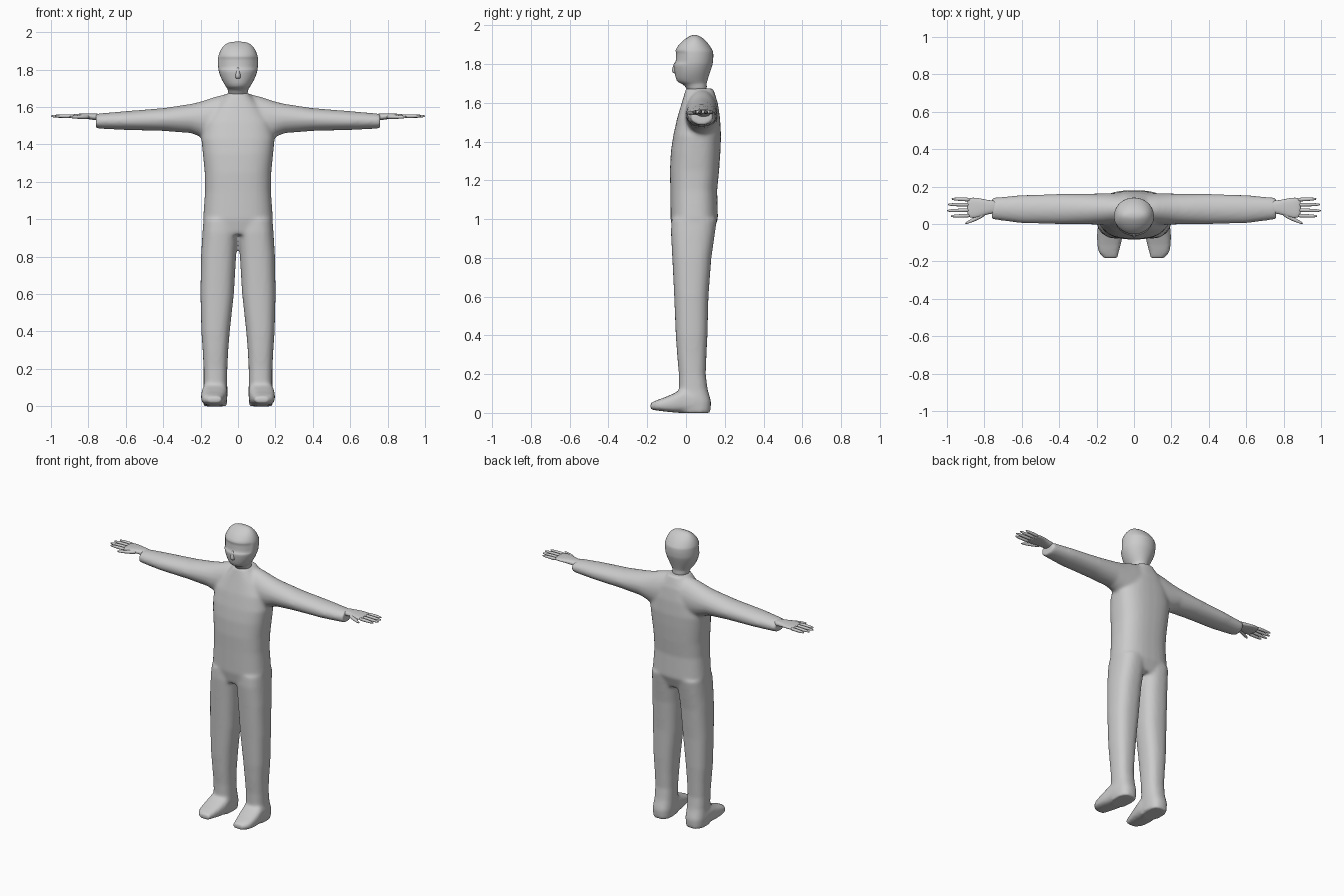
import bpy, bmesh, math


def loft(bm, sections, axis, n=24, power=2.0, side=1):
    """Closed tube of superellipse rings; a section is (t, a0, a1, b0, b1) along the axis."""
    rings = []
    for t, a0, a1, b0, b1 in sections:
        ring = []
        for i in range(n):
            w = 2 * math.pi * (i + 0.5) / n
            c, s = math.cos(w), math.sin(w)
            a = (a0 + a1) / 2 + (a1 - a0) / 2 * math.copysign(abs(c) ** (2 / power), c)
            b = (b0 + b1) / 2 + (b1 - b0) / 2 * math.copysign(abs(s) ** (2 / power), s)
            x, y, z = ((t, a, b), (a, t, b), (a, b, t))[axis]
            ring.append(bm.verts.new((x * side, y, z)))
        rings.append(ring)
    for r, q in zip(rings, rings[1:]):
        for i in range(n):
            j = (i + 1) % n
            bm.faces.new((r[i], r[j], q[j], q[i]))
    bm.faces.new(rings[0])
    bm.faces.new(rings[-1])


def finish(bm, name):
    bmesh.ops.recalc_face_normals(bm, faces=bm.faces)
    for f in bm.faces:
        f.smooth = True
    me = bpy.data.meshes.new(name)
    bm.to_mesh(me)
    bm.free()
    ob = bpy.data.objects.new(name, me)
    bpy.context.collection.objects.link(ob)
    return ob


# Body suit: torso, arms, legs and feet fused into one skin
torso = [(.92, -.17, .17, -.065, .135), (1.0, -.187, .187, -.08, .165),
         (1.15, -.176, .176, -.081, .161), (1.25, -.178, .178, -.083, .171),
         (1.35, -.188, .188, -.078, .178), (1.43, -.196, .196, -.066, .181),
         (1.52, -.18, .18, -.046, .176), (1.6, -.125, .125, -.022, .164),
         (1.674, -.058, .058, 0, .14)]
arm = [(-.02, 0, .16, 1.4, 1.672), (.06, 0, .165, 1.4, 1.67), (.12, -.004, .165, 1.41, 1.656),
       (.2, -.003, .163, 1.44, 1.629), (.25, -.002, .162, 1.46, 1.617),
       (.4, -.001, .161, 1.472, 1.594), (.6, .004, .155, 1.477, 1.578),
       (.76, .025, .14, 1.485, 1.564)]
leg = [(1.0, -.005, .185, -.075, .16), (.93, 0, .19, -.078, .15), (.8, .01, .198, -.071, .131),
       (.6, .022, .201, -.061, .116), (.4, .044, .196, -.053, .111), (.3, .052, .189, -.046, .106),
       (.2, .057, .184, -.037, .102), (.12, .057, .184, -.036, .112),
       (.06, .056, .188, -.04, .13), (0, .06, .185, -.04, .127)]
foot = [(.05, .06, .19, 0, .12), (-.02, .056, .194, 0, .125), (-.06, .06, .198, .002, .102),
        (-.11, .07, .197, .007, .08), (-.15, .08, .19, .012, .066), (-.183, .088, .163, .018, .052)]

bm = bmesh.new()
loft(bm, torso, 2, 32, 2.6)
for side in (1, -1):
    loft(bm, arm, 0, 24, 2.0, side)
    loft(bm, leg, 2, 24, 2.5, side)
    loft(bm, foot, 1, 24, 3.0, side)
body = finish(bm, "body_suit")
remesh = body.modifiers.new("Fuse", 'REMESH')
remesh.mode = 'VOXEL'
remesh.voxel_size = 0.01
remesh.use_smooth_shade = True
smooth = body.modifiers.new("Blend", 'SMOOTH')
smooth.factor = 0.5
smooth.iterations = 8

# Head and neck, with the eye band set back below the brow
head = [(1.64, -.05, .05, .01, .11), (1.69, -.053, .053, -.002, .107), (1.7, -.058, .058, -.03, .107),
        (1.71, -.066, .066, -.05, .109), (1.75, -.09, .09, -.058, .122), (1.785, -.102, .102, -.063, .134),
        (1.8, -.105, .105, -.064, .138), (1.806, -.106, .106, -.064, .139),
        (1.835, -.108, .108, -.064, .142), (1.862, -.107, .107, -.061, .141),
        (1.868, -.107, .107, -.059, .139), (1.9, -.097, .097, -.038, .12),
        (1.925, -.08, .08, -.012, .098), (1.942, -.06, .06, .015, .075), (1.95, -.03, .03, .033, .057)]
bm = bmesh.new()
loft(bm, head, 2, 32, 2.05)
for v in bm.verts:
    if v.co.y < 0.0 and 1.803 < v.co.z < 1.865:
        v.co.y += 0.011
head_ob = finish(bm, "head")
head_ob.modifiers.new("Round", 'SUBSURF').render_levels = 1

# Nose
bm = bmesh.new()
loft(bm, [(1.75, -.012, .012, -.065, -.04), (1.763, -.016, .016, -.075, -.04),
          (1.785, -.011, .011, -.07, -.04), (1.815, -.007, .007, -.058, -.04)], 2, 12)
finish(bm, "nose").modifiers.new("Round", 'SUBSURF').render_levels = 1

# Hands: palm, four fingers and a thumb, mirrored
palm = [(.72, .055, .125, 1.522, 1.564), (.78, .055, .127, 1.532, 1.566), (.82, .037, .138, 1.538, 1.566),
        (.86, .03, .143, 1.54, 1.564), (.895, .034, .141, 1.543, 1.56)]
bm = bmesh.new()
loft(bm, palm, 0, 16, 2.5)
for y0, y1, tip in ((.045, .042, .98), (.074, .071, 1.0), (.103, .104, .995), (.13, .134, .975)):
    finger = []
    for k, r in ((0, .011), (.4, .0105), (.75, .009), (.95, .006), (1, .003)):
        x, y = .87 + (tip - .87) * k, y0 + (y1 - y0) * k
        finger.append((x, y - r, y + r, 1.551 - r, 1.551 + r))
    loft(bm, finger, 0, 10)
loft(bm, [(.79, .045, .075, 1.535, 1.56), (.83, .022, .052, 1.535, 1.559), (.87, .007, .028, 1.537, 1.556),
          (.895, -.001, .013, 1.54, 1.552), (.903, .0, .006, 1.543, 1.549)], 0, 10)
hands = finish(bm, "hands")
hands.modifiers.new("Pair", 'MIRROR')
hands.modifiers.new("Round", 'SUBSURF').render_levels = 1
